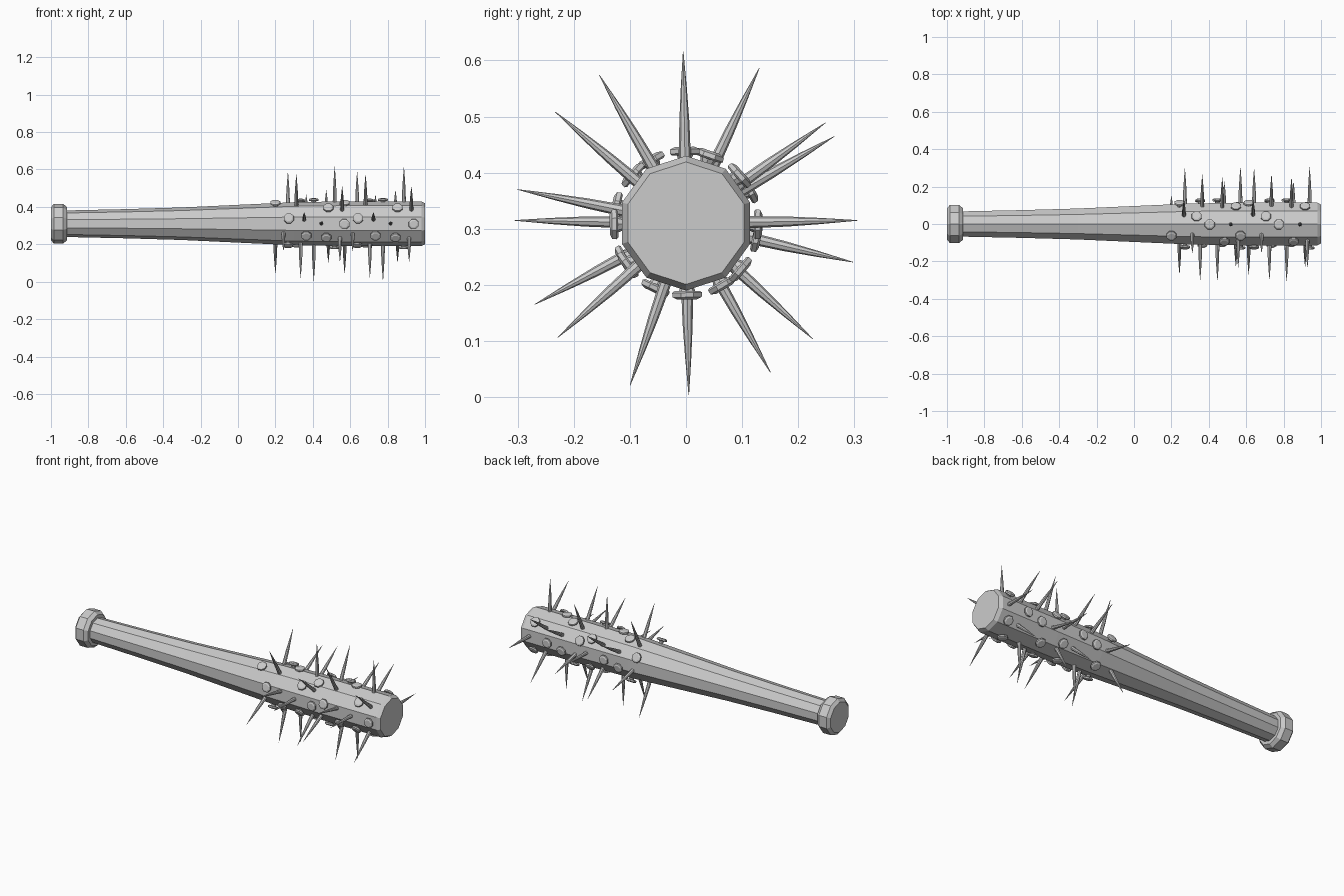
import bpy, bmesh
from math import sin, cos, pi, atan2
from mathutils import Matrix, Vector

if "Cube" in bpy.data.objects:
    bpy.data.objects.remove(bpy.data.objects["Cube"])

CZ = 0.31  # height of the bat axis


def lathe(bm, profile, sides, matrix, phase=0.0):
    """Spin (height, radius) pairs round local z and cap both ends."""
    rings = []
    for h, r in profile:
        rings.append([bm.verts.new(matrix @ Vector((r * cos(phase + 2 * pi * i / sides),
                                                    r * sin(phase + 2 * pi * i / sides), h)))
                      for i in range(sides)])
    for a, b in zip(rings, rings[1:]):
        for i in range(sides):
            j = (i + 1) % sides
            bm.faces.new((a[i], a[j], b[j], b[i]))
    bm.faces.new(rings[0][::-1])
    bm.faces.new(rings[-1])


def finish(bm, name):
    bmesh.ops.recalc_face_normals(bm, faces=bm.faces)
    mesh = bpy.data.meshes.new(name)
    bm.to_mesh(mesh)
    bm.free()
    obj = bpy.data.objects.new(name, mesh)
    bpy.context.collection.objects.link(obj)
    return obj


# Ten-sided wooden bat with end knob, lying along x
bat_profile = [(-1.0, 0.088), (-0.985, 0.106), (-0.935, 0.106), (-0.915, 0.09),
               (-0.915, 0.071), (-0.6, 0.078), (-0.3, 0.087), (0.0, 0.101),
               (0.3, 0.115), (0.6, 0.12), (0.98, 0.12), (1.0, 0.109)]
along_x = Matrix.Translation((0, 0, CZ)) @ Matrix.Rotation(pi / 2, 4, 'Y')
bm = bmesh.new()
lathe(bm, bat_profile, 10, along_x)
finish(bm, "bat")

# Nails driven through the bat: position along x, then tip (y, z)
nails = [(0.20, 0.15, 0.045), (0.243, -0.27, 0.165), (0.267, 0.13, 0.585),
         (0.272, 0.30, 0.24), (0.312, -0.155, 0.575), (0.335, -0.10, 0.02),
         (0.354, -0.30, 0.37), (0.365, 0.265, 0.465), (0.405, 0.005, 0.005),
         (0.446, -0.31, 0.315), (0.472, 0.25, 0.49), (0.483, 0.23, 0.10),
         (0.517, -0.005, 0.615), (0.545, -0.23, 0.105), (0.557, -0.235, 0.51),
         (0.569, 0.31, 0.315)]
shaft = [(-0.125, 0.016), (-0.112, 0.011), (0.12, 0.0105), (0.18, 0.009),
         (0.24, 0.0055), (0.306, 0.0005)]
head = [(-0.136, 0.019), (-0.132, 0.028), (-0.124, 0.029), (-0.121, 0.025)]

bm = bmesh.new()
for shift in (0.0, 0.37):  # the pattern repeats once along the bat
    for x, y, z in nails:
        angle = atan2(y, z - CZ)
        m = Matrix.Translation((x + shift, 0, CZ)) @ Matrix.Rotation(-angle, 4, 'X')
        lathe(bm, shaft, 8, m)
        lathe(bm, head, 8, m, pi / 8)
finish(bm, "nails")
